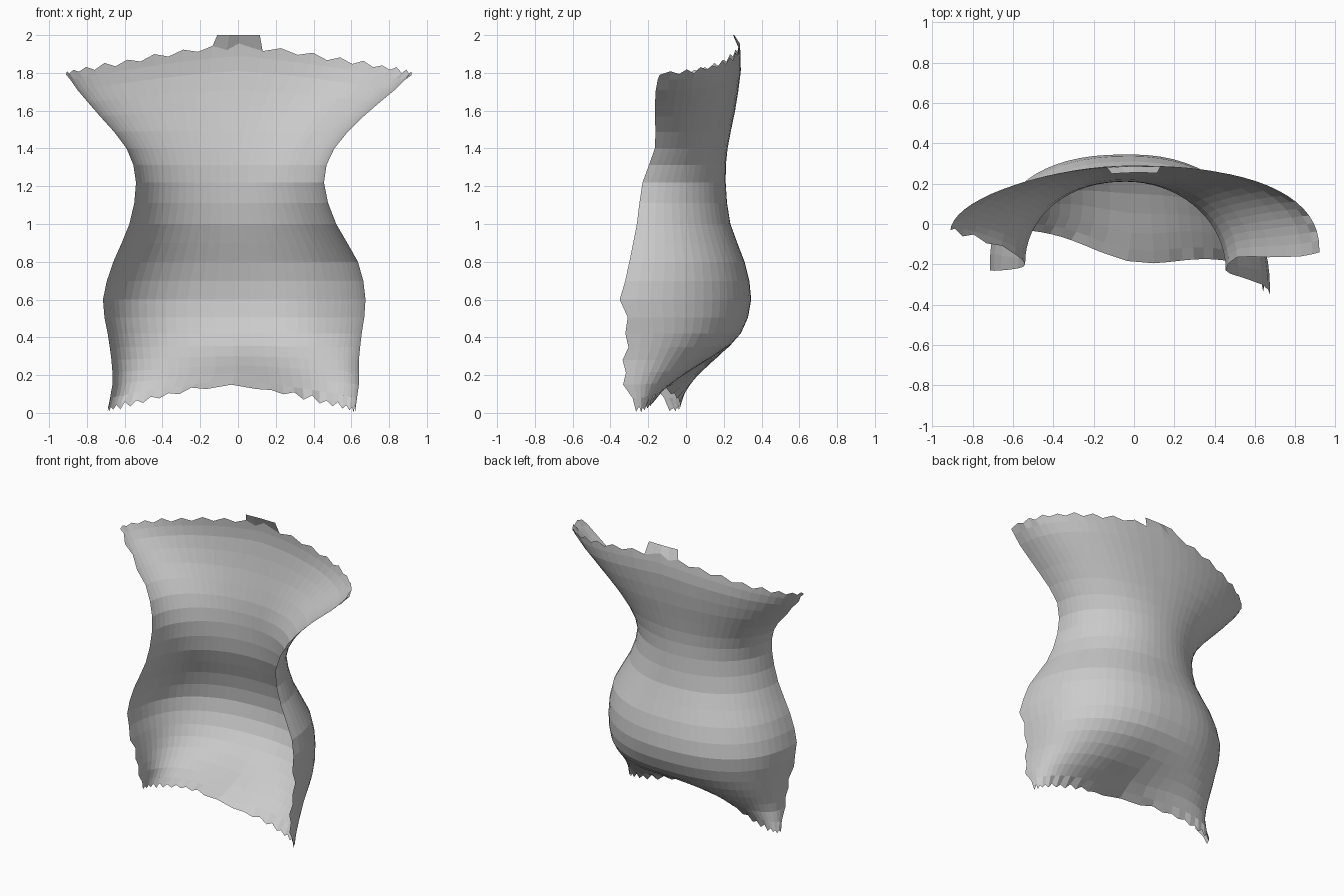
import bpy, bmesh, math, random

if "Cube" in bpy.data.objects:
    bpy.data.objects.remove(bpy.data.objects["Cube"])

random.seed(4)

# Cross-section rows, bottom to top:
# centre z, edge z, left x, right x, back y, left edge y, right edge y,
# left roundness, right roundness, centre dip, left-right tilt
ROWS = [
    (0.145, 0.03, -0.69, 0.62, -0.09, -0.19, -0.17, 3.0, 3.0, 0.10, 0.15),
    (0.21, 0.15, -0.665, 0.64, 0.045, -0.23, -0.26, 2.7, 2.6, 0.09, 0.10),
    (0.30, 0.28, -0.67, 0.64, 0.18, -0.22, -0.29, 2.6, 2.4, 0.03, 0.05),
    (0.42, 0.42, -0.69, 0.655, 0.29, -0.22, -0.31, 2.6, 2.3, 0.0, 0.0),
    (0.60, 0.60, -0.715, 0.675, 0.345, -0.23, -0.335, 2.5, 2.2, 0.0, 0.0),
    (0.80, 0.80, -0.66, 0.635, 0.31, -0.23, -0.30, 2.4, 2.2, 0.0, 0.0),
    (1.00, 1.00, -0.575, 0.52, 0.235, -0.22, -0.26, 2.2, 2.1, 0.0, 0.0),
    (1.22, 1.22, -0.54, 0.455, 0.21, -0.20, -0.23, 2.1, 2.0, 0.0, 0.0),
    (1.40, 1.40, -0.59, 0.51, 0.22, -0.15, -0.165, 2.1, 2.1, 0.0, 0.0),
    (1.60, 1.57, -0.73, 0.665, 0.26, -0.09, -0.165, 2.0, 2.3, 0.0, 0.0),
    (1.81, 1.71, -0.85, 0.83, 0.29, -0.05, -0.16, 1.9, 2.4, 0.0, 0.0),
    (1.94, 1.80, -0.91, 0.92, 0.285, -0.03, -0.14, 1.8, 2.4, 0.0, 0.0),
]
COLS, SUB = 34, 2


def spline(v):
    """Catmull-Rom blend of the rows at position v."""
    i = min(int(v), len(ROWS) - 2)
    t = v - i
    p0, p1, p2, p3 = (ROWS[max(0, min(k, len(ROWS) - 1))] for k in range(i - 1, i + 3))
    return [0.5 * (2 * b + (c - a) * t + (2 * a - 5 * b + 4 * c - d) * t * t
                   + (3 * b - a - 3 * c + d) * t ** 3)
            for a, b, c, d in zip(p0, p1, p2, p3)]


def point(v, j):
    """Point on the shell: a superellipse arc from left edge round the back to right edge."""
    zc, ze, xl, xr, yb, yl, yr, pl, pr, dip, tilt = spline(v)
    ang = math.pi * j / COLS
    co, si = -math.cos(ang), max(0.0, math.sin(ang))
    p, ye = (pl, yl) if co < 0 else (pr, yr)
    u = math.copysign(abs(co) ** (2 / p), co)
    x = (xl + xr) / 2 + u * (xr - xl) / 2
    y = ye + (yb - ye) * si ** (2 / p)
    y -= dip * math.exp(-(x / 0.3) ** 2) + tilt * x
    return [x, y, zc - (zc - ze) * abs(u) ** 1.3]


# Shell grid with ragged open edges
bm = bmesh.new()
n = (len(ROWS) - 1) * SUB
grid = []
for r in range(n + 1):
    row = []
    for j in range(COLS + 1):
        c = point(r / SUB, j)
        jag = random.uniform(0.006, 0.016) * (1 if (r + j) % 2 else -1)
        if r in (0, n):
            c[2] += jag * (0.3 if r == 0 and abs(c[0]) < 0.2 else 1)
        elif (j == 0 and (r < 8 or r > 16)) or (j == COLS and r < 9):
            c[1] += jag
        c[2] = max(0.0, c[2])
        row.append(bm.verts.new(c))
    grid.append(row)
for a, b in zip(grid, grid[1:]):
    for j in range(COLS):
        bm.faces.new((a[j + 1], a[j], b[j], b[j + 1]))

# Small neck tab rising from the middle of the top edge
tab = [v for v in grid[-1] if -0.16 < v.co.x < 0.22]
up = [bm.verts.new((0.03 + (v.co.x - 0.03) * 0.85, v.co.y - 0.03, 2.0)) for v in tab]
for k in range(len(tab) - 1):
    bm.faces.new((tab[k + 1], tab[k], up[k], up[k + 1]))

low = min(v.co.z for v in bm.verts)
for v in bm.verts:
    if v.co.z < 0.1:
        v.co.z -= low * (1 - v.co.z / 0.1)

mesh = bpy.data.meshes.new("torso_back_shell")
bm.to_mesh(mesh)
bm.free()
obj = bpy.data.objects.new("torso_back_shell", mesh)
bpy.context.collection.objects.link(obj)
